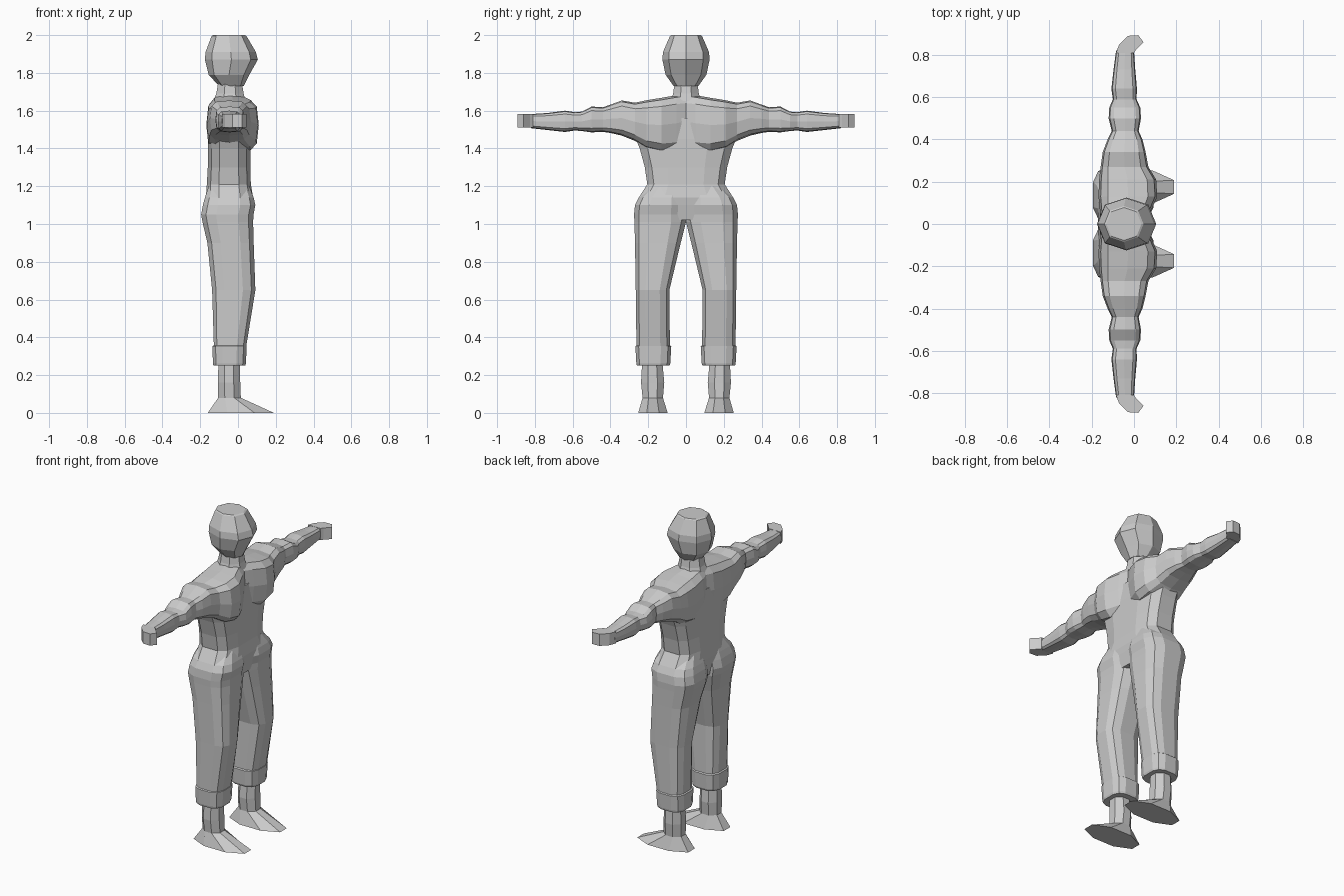
import bpy, bmesh, math

cube = bpy.data.objects.get("Cube")
if cube:
    bpy.data.objects.remove(cube)

grey = bpy.data.materials.new("plain grey")
grey.use_nodes = True
colour = (0.6, 0.6, 0.6, 1)
grey.diffuse_color = colour
grey.node_tree.nodes["Principled BSDF"].inputs["Base Color"].default_value = colour


def finish(name, bm, mirror):
    bmesh.ops.recalc_face_normals(bm, faces=bm.faces)
    mesh = bpy.data.meshes.new(name)
    bm.to_mesh(mesh)
    bm.free()
    mesh.materials.append(grey)
    ob = bpy.data.objects.new(name, mesh)
    bpy.context.collection.objects.link(ob)
    if mirror:
        mod = ob.modifiers.new("other side", 'MIRROR')
        mod.use_axis = (False, True, False)


def section(sides, power, turned):
    """Rounded polygon that fills the square from -1 to 1."""
    pts = []
    for i in range(sides):
        a = 2 * math.pi * (i + 0.5 * turned) / sides
        pts.append([math.copysign(abs(v) ** power, v) for v in (math.cos(a), math.sin(a))])
    top = max(abs(p[0]) for p in pts)
    return [(u / top, v / top) for u, v in pts]


def loft(name, rings, sides=8, power=1, turned=True, along="z", mirror=False):
    """Rings are (position, x min, x max, side min, side max)."""
    bm = bmesh.new()
    loops = []
    for t, x0, x1, s0, s1 in rings:
        loop = []
        for u, v in section(sides, power, turned):
            x = (x0 + x1) / 2 + u * (x1 - x0) / 2
            s = (s0 + s1) / 2 + v * (s1 - s0) / 2
            loop.append(bm.verts.new((x, s, t) if along == "z" else (x, t, s)))
        loops.append(loop)
    for a, b in zip(loops, loops[1:]):
        for i in range(sides):
            j = (i + 1) % sides
            bm.faces.new((a[i], a[j], b[j], b[i]))
    bm.faces.new(loops[0])
    bm.faces.new(loops[-1])
    finish(name, bm, mirror)


# Head, with the face ridge pointing forward
loft("head", [(1.73, -.10, .03, -.065, .065), (1.79, -.155, .06, -.108, .108),
              (1.87, -.175, .105, -.125, .125), (1.91, -.172, .095, -.122, .122),
              (1.995, -.14, .045, -.085, .085), (2.0, -.13, .035, -.078, .078)],
     power=0.9, turned=False)
loft("neck", [(1.65, -.13, .04, -.08, .08), (1.69, -.115, .03, -.068, .068),
              (1.75, -.105, .02, -.06, .06)])

# Torso from hips to chest
loft("torso", [(1.02, -.15, .06, -.2, .2), (1.1, -.165, .075, -.265, .265),
               (1.14, -.17, .08, -.25, .25), (1.21, -.165, .068, -.205, .205),
               (1.3, -.16, .065, -.218, .218), (1.4, -.16, .065, -.245, .245),
               (1.45, -.16, .065, -.265, .265), (1.56, -.15, .06, -.27, .27)],
     sides=12, power=0.6)

# Chest and sleeves, one continuous run from the breastbone to the wrist
loft("chest_and_arm", [(0, -.145, .05, 1.40, 1.685), (.05, -.16, .075, 1.385, 1.682),
                       (.13, -.168, .11, 1.38, 1.668), (.21, -.165, .105, 1.40, 1.655),
                       (.27, -.158, .068, 1.44, 1.642), (.34, -.148, .055, 1.468, 1.654),
                       (.40, -.125, .04, 1.482, 1.632), (.44, -.105, .022, 1.488, 1.618),
                       (.50, -.12, .033, 1.485, 1.622), (.55, -.117, .03, 1.492, 1.595),
                       (.59, -.10, .012, 1.495, 1.592), (.64, -.107, .014, 1.487, 1.6),
                       (.73, -.097, .006, 1.497, 1.588), (.82, -.085, 0, 1.507, 1.582)],
     sides=12, power=0.55, turned=False, along="y", mirror=True)

# Hands curl forward as a flat mitten
bm = bmesh.new()
outline = [(-.085, .81), (-.07, .85), (-.03, .89), (.02, .893), (.045, .86), (.01, .825), (0, .81)]
palm = bm.faces.new([bm.verts.new((x, y, 1.51)) for x, y in outline])
side = bmesh.ops.extrude_face_region(bm, geom=[palm], use_keep_orig=True)
bmesh.ops.translate(bm, vec=(0, 0, .073),
                    verts=[v for v in side["geom"] if isinstance(v, bmesh.types.BMVert)])
finish("hand", bm, True)

# Trouser legs, turned-up cuffs, and shoes with ankles
loft("trouser_leg", [(.33, -.127, .04, .085, .262), (.65, -.137, .092, .088, .266),
                     (.9, -.162, .083, .028, .27), (1.01, -.188, .08, 0, .273),
                     (1.05, -.195, .082, 0, .275), (1.1, -.186, .092, 0, .27),
                     (1.14, -.175, .083, .005, .25), (1.2, -.155, .06, .02, .19)],
     sides=12, power=0.65, mirror=True)
loft("cuff", [(.25, -.13, .038, .088, .26), (.262, -.133, .042, .083, .263),
              (.353, -.135, .046, .078, .268), (.358, -.127, .04, .085, .262)],
     sides=12, power=0.65, mirror=True)
loft("shoe", [(0, -.16, .19, .097, .253), (.08, -.105, .015, .122, .23),
              (.16, -.107, .012, .115, .238), (.27, -.103, .01, .125, .232)], mirror=True)
